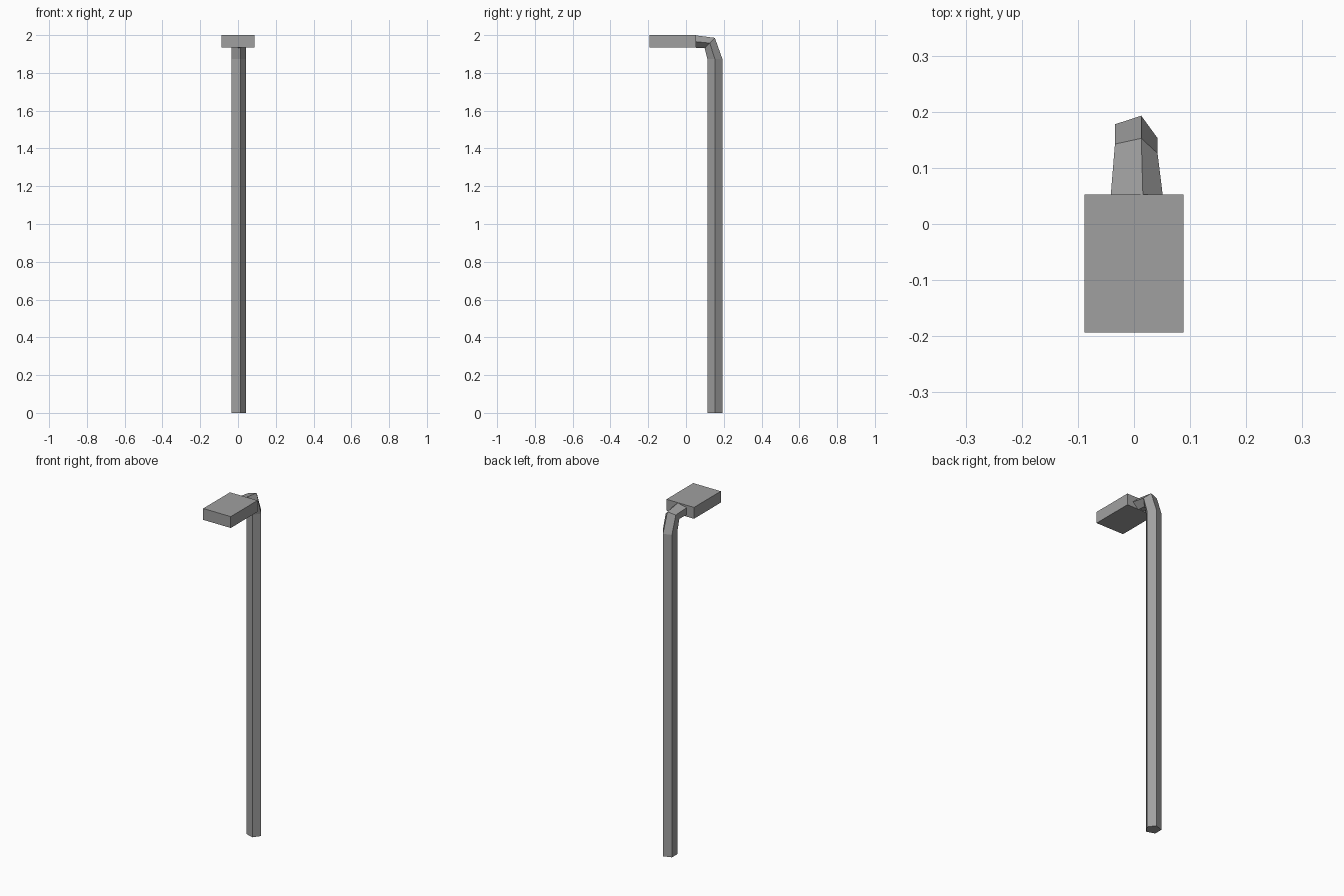
import bpy, bmesh
from math import sin, cos, tau

if "Cube" in bpy.data.objects:
    bpy.data.objects.remove(bpy.data.objects["Cube"], do_unlink=True)

grey = bpy.data.materials.new("metal grey")
grey.use_nodes = True
color = (0.35, 0.35, 0.35, 1)
grey.diffuse_color = color
grey.node_tree.nodes["Principled BSDF"].inputs["Base Color"].default_value = color


def finish(bm, name):
    bmesh.ops.recalc_face_normals(bm, faces=bm.faces)
    mesh = bpy.data.meshes.new(name)
    bm.to_mesh(mesh)
    bm.free()
    mesh.materials.append(grey)
    obj = bpy.data.objects.new(name, mesh)
    bpy.context.collection.objects.link(obj)
    return obj


# Five-sided pole bending forward at the top.
# Each ring: centre y, centre z, x radius, y radius, z radius
SIDES = 5
rings = [
    (0.153, 0.0, 0.042, 0.042, 0.0),
    (0.153, 1.873, 0.042, 0.042, 0.0),
    (0.126, 1.958, 0.042, 0.028, 0.029),
    (0.053, 1.965, 0.051, 0.0, 0.035),
]
bm = bmesh.new()
loops = []
for y, z, rx, ry, rz in rings:
    angles = [tau * i / SIDES for i in range(SIDES)]
    loops.append([bm.verts.new((rx * cos(a), y + ry * sin(a), z + rz * sin(a)))
                  for a in angles])
for low, high in zip(loops, loops[1:]):
    for i in range(SIDES):
        j = (i + 1) % SIDES
        bm.faces.new((low[i], low[j], high[j], high[i]))
bm.faces.new(loops[0])
bm.faces.new(loops[-1])
finish(bm, "pole")

# Flat lamp head
bm = bmesh.new()
bmesh.ops.create_cube(bm, size=1)
bmesh.ops.scale(bm, vec=(0.177, 0.246, 0.066), verts=bm.verts)
bmesh.ops.translate(bm, vec=(0, -0.07, 1.967), verts=bm.verts)
finish(bm, "lamp_head")
